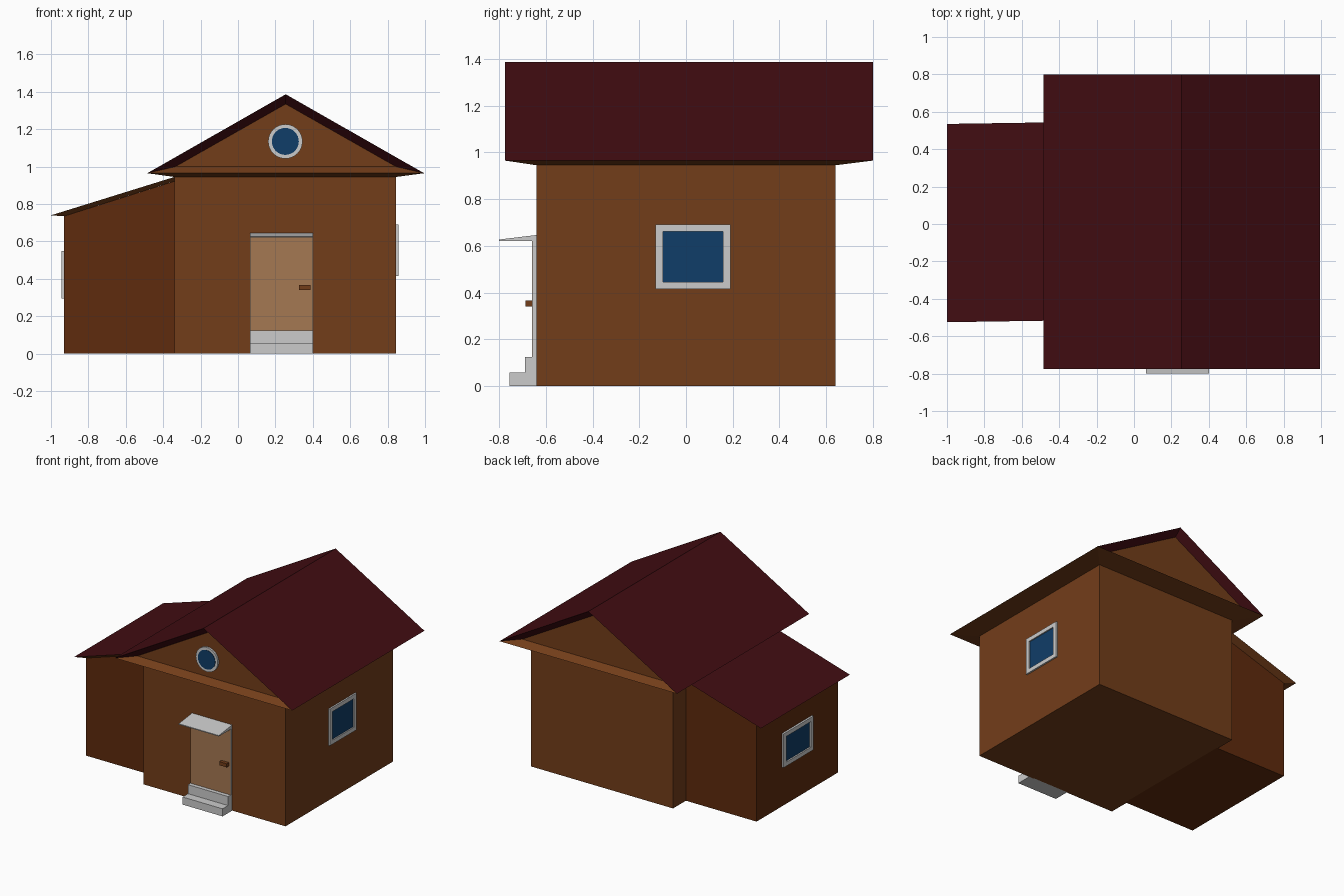
import bpy
from math import pi

if "Cube" in bpy.data.objects:
    bpy.data.objects.remove(bpy.data.objects["Cube"])

def mat(name, r, g, b):
    m = bpy.data.materials.new(name)
    m.diffuse_color = (r, g, b, 1)
    m.use_nodes = True
    m.node_tree.nodes["Principled BSDF"].inputs["Base Color"].default_value = m.diffuse_color
    return m

WALL = mat("wall_brown", .171, .047, .010)
ANNEX = mat("annex_brown", .114, .024, .004)
ROOF = mat("roof_red", .054, .004, .006)
TAN = mat("door_tan", .376, .188, .084)
BLUE = mat("glass_blue", .005, .047, .138)

def mesh(name, verts, faces, mats=(), slots=None):
    me = bpy.data.meshes.new(name)
    me.from_pydata(verts, [], faces)
    for m in mats:
        me.materials.append(m)
    if slots:
        for p, s in zip(me.polygons, slots):
            p.material_index = s
    ob = bpy.data.objects.new(name, me)
    bpy.context.collection.objects.link(ob)
    # consistent outward normals
    import bmesh
    bm = bmesh.new()
    bm.from_mesh(me)
    bmesh.ops.recalc_face_normals(bm, faces=bm.faces)
    bm.to_mesh(me)
    bm.free()
    return ob

def prism(name, profile, axis, a, b, m=None):
    """Extrude a closed 2D profile along x (profile y,z) or y (profile x,z)."""
    put = (lambda p, t: (t, p[0], p[1])) if axis == 'x' else (lambda p, t: (p[0], t, p[1]))
    n = len(profile)
    verts = [put(p, t) for t in (a, b) for p in profile]
    faces = [tuple(range(n)), tuple(range(n, 2 * n))]
    faces += [(i, (i + 1) % n, (i + 1) % n + n, i + n) for i in range(n)]
    return mesh(name, verts, faces, [m] if m else [])

def box(name, x0, x1, y0, y1, z0, z1, m=None):
    return prism(name, [(x0, z0), (x1, z0), (x1, z1), (x0, z1)], 'y', y0, y1, m)

def frame(name, x_in, x_out, y0, y1, z0, z1, w):
    """Rectangular window frame: outer and inner loops at wall and front depth."""
    loops = []
    for x in (x_in, x_out):
        for d in (0, w):
            loops += [(x, y0 + d, z0 + d), (x, y1 - d, z0 + d),
                      (x, y1 - d, z1 - d), (x, y0 + d, z1 - d)]
    faces = []
    for a, b in ((0, 4), (4, 12), (12, 8), (8, 0)):
        faces += [(a + i, a + (i + 1) % 4, b + (i + 1) % 4, b + i) for i in range(4)]
    mesh(name, loops, faces)

# Walls
box("main_walls", -.34, .845, -.64, .64, 0, .945, WALL)
prism("annex_walls", [(-.93, 0), (-.33, 0), (-.33, .925), (-.93, .735)], 'y', -.485, .487, ANNEX)

# Main roof: gable ends inset and recessed, soffit tapering to the walls
verts = []
for y, inset in ((-.775, .055), (.80, -.055)):
    verts += [(-.485, y, .965), (.995, y, .965), (.255, y, 1.387)]
    verts += [(-.335, y + inset, 1.0), (.845, y + inset, 1.0), (.255, y + inset, 1.335)]
verts += [(-.34, -.64, .945), (.845, -.64, .945), (.845, .64, .945), (-.34, .64, .945)]
faces = [(0, 2, 8, 6), (1, 2, 8, 7)]
slots = [0, 0]
for k in (0, 6):
    faces += [(k, k + 2, k + 5, k + 3), (k + 1, k + 2, k + 5, k + 4),
              (k, k + 1, k + 4, k + 3), (k + 3, k + 4, k + 5)]
    slots += [0, 0, 1, 1]
faces += [(0, 1, 13, 12), (1, 7, 14, 13), (7, 6, 15, 14), (6, 0, 12, 15), (12, 13, 14, 15)]
slots += [1] * 5
mesh("main_roof", verts, faces, [ROOF, WALL], slots)

# Annex roof: sloped sheet with soffit tapering to the annex walls
verts = [(-1, -.525, .74), (-.34, -.515, .945), (-.34, .545, .945), (-1, .535, .74),
         (-.93, -.485, .735), (-.34, -.485, .922), (-.34, .487, .922), (-.93, .487, .735)]
faces = [(0, 1, 2, 3), (4, 5, 6, 7), (0, 1, 5, 4), (1, 2, 6, 5), (2, 3, 7, 6), (3, 0, 4, 7)]
mesh("annex_roof", verts, faces, [ROOF, WALL], [0, 1, 1, 1, 1, 1])

# Side windows
frame("right_window_frame", .84, .857, -.13, .19, .415, .692, .031)
box("right_window_glass", .84, .848, -.11, .17, .43, .67, BLUE)
frame("left_window_frame", -.925, -.945, -.17, .185, .295, .55, .031)
box("left_window_glass", -.934, -.925, -.15, .165, .31, .53, BLUE)

# Round gable window
def disc(name, r, y, depth, m=None):
    bpy.ops.mesh.primitive_cylinder_add(vertices=32, radius=r, depth=depth,
                                        location=(.253, y, 1.135), rotation=(pi / 2, 0, 0))
    ob = bpy.context.object
    ob.name = name
    if m:
        ob.data.materials.append(m)

disc("round_window_frame", .092, -.722, .024)
disc("round_window_glass", .072, -.725, .024, BLUE)

# Door, handle, canopy and steps
box("door_frame", .065, .40, -.657, -.635, 0, .64)
box("door_panel", .067, .398, -.66, -.65, .125, .62, TAN)
box("door_handle", .325, .387, -.687, -.655, .34, .367, WALL)
prism("door_canopy", [(-.635, .647), (-.80, .627), (-.80, .62), (-.635, .62)], 'x', .065, .40)
prism("door_steps", [(-.635, 0), (-.755, 0), (-.755, .057), (-.69, .057),
                     (-.69, .125), (-.635, .125)], 'x', .065, .40)
